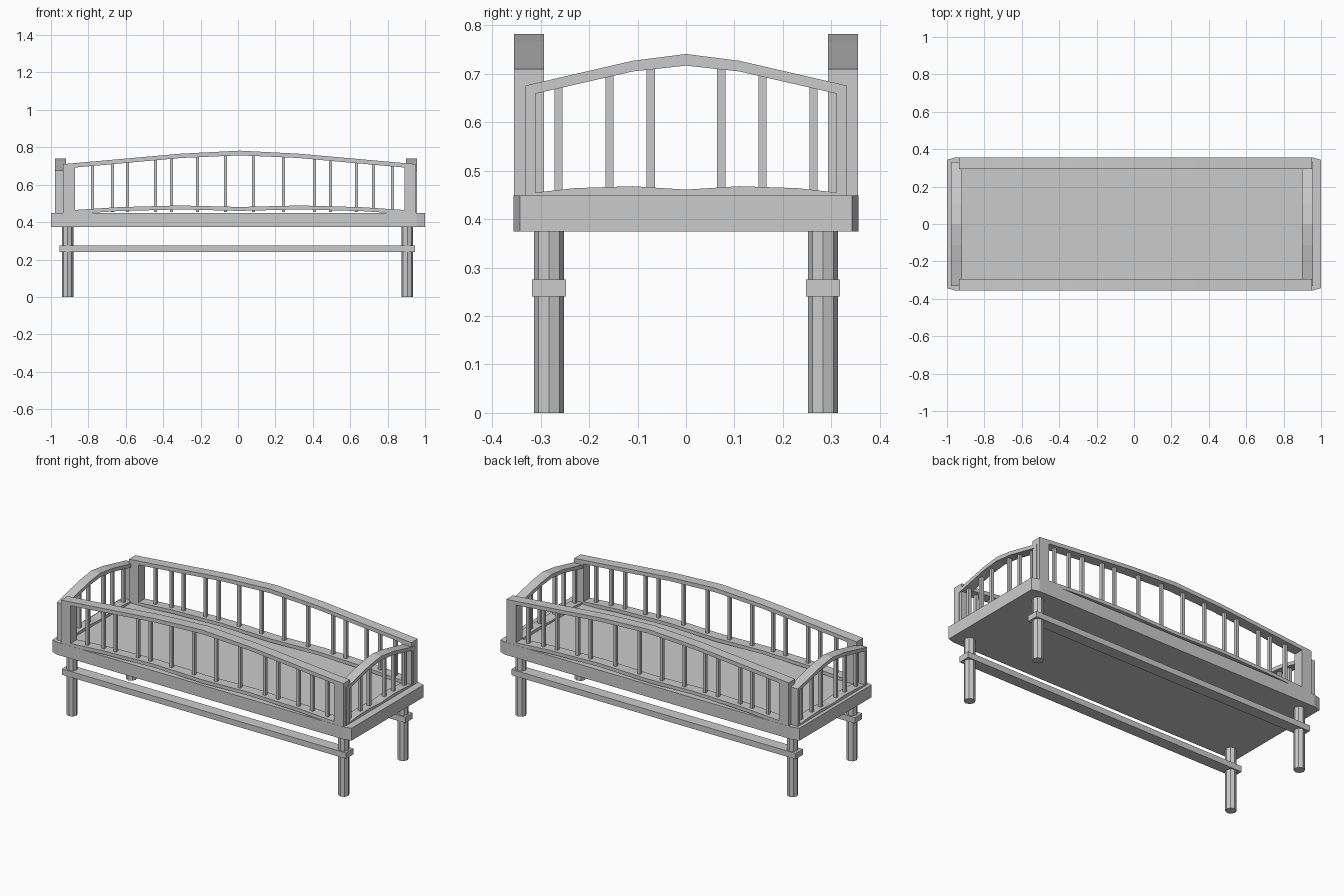
import bpy, bmesh
from mathutils import Matrix, Vector

if "Cube" in bpy.data.objects:
    bpy.data.objects.remove(bpy.data.objects["Cube"])


def make_object(name, bm):
    bmesh.ops.recalc_face_normals(bm, faces=bm.faces)
    mesh = bpy.data.meshes.new(name)
    bm.to_mesh(mesh)
    bm.free()
    ob = bpy.data.objects.new(name, mesh)
    bpy.context.collection.objects.link(ob)
    return ob


def add_box(bm, lo, hi):
    size = [h - l for l, h in zip(lo, hi)]
    mid = [(h + l) / 2 for l, h in zip(lo, hi)]
    bmesh.ops.create_cube(bm, size=1, matrix=Matrix.Translation(mid) @ Matrix.Diagonal((*size, 1)))


def add_strip(bm, outer, inner, depth):
    """Solid bar between two (u, z) chains, with thickness along local y."""
    rings = []
    for (u0, z0), (u1, z1) in zip(outer, inner):
        rings.append([bm.verts.new(p) for p in (
            (u0, -depth / 2, z0), (u0, depth / 2, z0),
            (u1, depth / 2, z1), (u1, -depth / 2, z1))])
    for a, b in zip(rings, rings[1:]):
        for i in range(4):
            j = (i + 1) % 4
            bm.faces.new((a[i], a[j], b[j], b[i]))
    bm.faces.new(rings[0])
    bm.faces.new(rings[-1])


def mirrored(half):
    """Mirror a chain that ends on the centre line."""
    return half + [(-u, z) for u, z in reversed(half[:-1])]


def make_railing(name, outer, inner, rail, bars, depth, matrix):
    bm = bmesh.new()
    # Arched top with end posts
    add_strip(bm, mirrored(outer), mirrored(inner), depth)
    # Wavy bottom rail
    top = mirrored(rail)
    add_strip(bm, top, [(u, z - 0.021) for u, z in top], depth)
    # Balusters end inside the arch and bottom rail
    arch = inner[1:]
    for u in bars:
        for (u0, z0), (u1, z1) in zip(arch, arch[1:]):
            if u0 <= -abs(u) <= u1:
                z = z0 + (z1 - z0) * (-abs(u) - u0) / (u1 - u0) + 0.008
        add_box(bm, (u - 0.0085, -0.0095, 0.455), (u + 0.0085, 0.0095, z))
    bm.transform(matrix)
    return make_object(name, bm)


# Seat slab with clipped corners
bm = bmesh.new()
corners = [(1, -0.343), (1, 0.343), (0.955, 0.356), (-0.955, 0.356),
           (-1, 0.343), (-1, -0.343), (-0.955, -0.356), (0.955, -0.356)]
base = bm.faces.new([bm.verts.new((x, y, 0.374)) for x, y in corners])
ext = bmesh.ops.extrude_face_region(bm, geom=[base])
bmesh.ops.translate(bm, vec=Vector((0, 0, 0.075)),
                    verts=[v for v in ext["geom"] if isinstance(v, bmesh.types.BMVert)])
make_object("seat", bm)

# Front and back railings
long_outer = [(-0.944, 0.445), (-0.944, 0.71), (-0.313, 0.766), (0, 0.782)]
long_inner = [(-0.88, 0.445), (-0.88, 0.692), (-0.313, 0.743), (0, 0.757)]
long_rail = [(-0.88, 0.465), (-0.65, 0.48), (-0.32, 0.489), (0, 0.481)]
long_bars = [-0.778, -0.671, -0.591, -0.441, -0.356, -0.217, -0.067,
             0.083, 0.243, 0.409, 0.495, 0.634, 0.725, 0.826]
for name, y in (("front_railing", -0.324), ("back_railing", 0.324)):
    make_railing(name, long_outer, long_inner, long_rail,
                 [u - 0.009 for u in long_bars], 0.062, Matrix.Translation((0.009, y, 0)))

# End railings
end_outer = [(-0.331, 0.445), (-0.331, 0.676), (-0.11, 0.727), (0, 0.741)]
end_inner = [(-0.311, 0.445), (-0.311, 0.659), (-0.11, 0.705), (0, 0.717)]
end_rail = [(-0.311, 0.455), (-0.23, 0.464), (-0.11, 0.468), (0, 0.461)]
end_bars = [-0.263, -0.158, -0.073, 0.073, 0.158, 0.263]
for name, x in (("left_railing", -0.95), ("right_railing", 0.927)):
    make_railing(name, end_outer, end_inner, end_rail, end_bars, 0.059,
                 Matrix.Translation((x, 0, 0)) @ Matrix.Rotation(1.5707963, 4, 'Z'))

# Legs and long stretchers
for side, y in (("front", -0.283), ("back", 0.283)):
    for end, x in (("left", -0.911), ("right", 0.905)):
        bm = bmesh.new()
        bmesh.ops.create_cone(bm, cap_ends=True, segments=8, radius1=0.031, radius2=0.031,
                              depth=0.38, matrix=Matrix.Translation((x, y, 0.19)))
        make_object(f"{side}_{end}_leg", bm)
    bm = bmesh.new()
    add_box(bm, (-0.955, y - 0.035, 0.24), (0.945, y + 0.035, 0.275))
    make_object(f"{side}_stretcher", bm)
